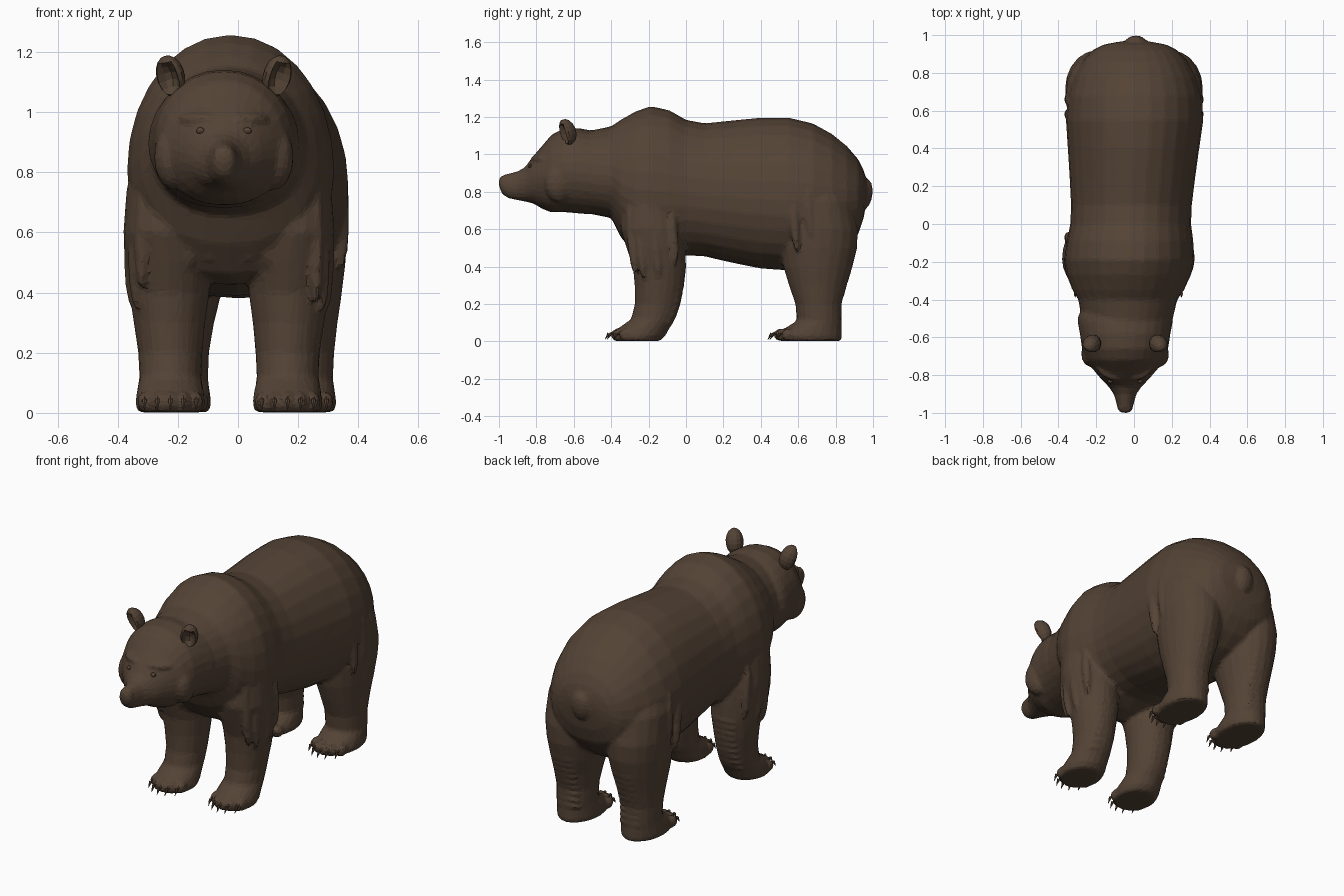
import bpy, bmesh, math, random
from mathutils import Vector, Matrix

if "Cube" in bpy.data.objects:
    bpy.data.objects.remove(bpy.data.objects["Cube"])

random.seed(4)
fur = bpy.data.materials.new("dark_brown_fur")
fur.diffuse_color = (0.088, 0.056, 0.036, 1)
fur.use_nodes = True
fur.node_tree.nodes["Principled BSDF"].inputs["Base Color"].default_value = fur.diffuse_color


def finish(name, bm):
    bmesh.ops.recalc_face_normals(bm, faces=bm.faces)
    me = bpy.data.meshes.new(name)
    bm.to_mesh(me)
    bm.free()
    me.materials.append(fur)
    ob = bpy.data.objects.new(name, me)
    bpy.context.collection.objects.link(ob)
    return ob


def loft(bm, rings):
    vs = [[bm.verts.new(p) for p in r] for r in rings]
    n = len(vs[0])
    for a, b in zip(vs, vs[1:]):
        for i in range(n):
            bm.faces.new((a[i], a[(i + 1) % n], b[(i + 1) % n], b[i]))
    bm.faces.new(vs[0])
    bm.faces.new(vs[-1])


def trunk_ring(y, zb, zt, w, cx, mid, n=28):
    # egg-shaped upright section, widest at fraction mid of its height
    zc = zb + (zt - zb) * mid
    pts = []
    for i in range(n):
        a = 2 * math.pi * i / n
        c, s = math.cos(a), math.sin(a)
        k = 0.85 if s < 0 else 0.97
        x = w * math.copysign(abs(c) ** k, c)
        pts.append((cx + x, y, zc + s * ((zt - zc) if s > 0 else (zc - zb))))
    return pts


def ball(bm, loc, size, tilt=0.0, seg=16, yaw=0.0):
    m = (Matrix.Translation(loc) @ Matrix.Rotation(yaw, 4, 'Z') @ Matrix.Rotation(tilt, 4, 'X')
         @ Matrix.Diagonal((*size, 1)))
    bmesh.ops.create_uvsphere(bm, u_segments=seg, v_segments=seg // 2 + 2, radius=1, matrix=m)


def cone(bm, base, tip, r, flat=1.0, seg=6):
    base, tip = Vector(base), Vector(tip)
    d = tip - base
    m = (Matrix.Translation((base + tip) / 2) @ d.to_track_quat('Z', 'Y').to_matrix().to_4x4()
         @ Matrix.Diagonal((flat, 1, 1, 1)))
    bmesh.ops.create_cone(bm, cap_ends=True, segments=seg, radius1=r, radius2=r * 0.1,
                          depth=d.length, matrix=m)


HX = -0.047  # head centre line, turned slightly off the middle
skin = bmesh.new()

# torso: y, bottom, top, half width
torso = [(-.60, .71, 1.12, .20), (-.50, .68, 1.13, .242), (-.40, .66, 1.15, .262), (-.35, .56, 1.185, .295),
         (-.27, .46, 1.23, .33), (-.19, .425, 1.258, .345), (-.09, .43, 1.237, .335), (0, .46, 1.185, .32),
         (.1, .455, 1.167, .32), (.25, .42, 1.182, .333), (.4, .39, 1.197, .348), (.55, .38, 1.197, .364),
         (.68, .395, 1.165, .355), (.78, .43, 1.11, .325), (.86, .49, 1.045, .28), (.92, .57, .975, .225),
         (.95, .66, .915, .165), (.966, .76, .86, .08)]
loft(skin, [trunk_ring(y, b, t, w, -.025 + .03 * min(1, max(-.5, (y + .2) / .8)), .46) for y, b, t, w in torso])

# head and muzzle: y, bottom, top, half width
head = [(-1.0, .83, .872, .024), (-.985, .79, .888, .038), (-.95, .765, .898, .046), (-.9, .755, .91, .060),
        (-.86, .748, .932, .088), (-.82, .74, .988, .128), (-.77, .71, 1.045, .17), (-.72, .69, 1.105, .205),
        (-.66, .692, 1.135, .228), (-.58, .685, 1.142, .24), (-.52, .68, 1.13, .252), (-.49, .69, 1.12, .25),
        (-.4, .75, 1.1, .2)]
loft(skin, [trunk_ring(y, b, t, w, HX, .48) for y, b, t, w in head])

# brows, cheeks, nose pad, tail
for s in (-1, 1):
    ball(skin, (HX + s * .085, -.79, .978), (.07, .03, .02), yaw=s * .45)
    ball(skin, (HX + s * .165, -.675, .85), (.065, .085, .11), yaw=s * .35)
ball(skin, (HX, -.968, .868), (.038, .03, .022))
ball(skin, (0.01, .962, .79), (.055, .036, .08), -.1)

# legs: z, centre y, outward offset, half width x, half width y
front = [(.85, -.19, .20, .08, .10), (.75, -.19, .22, .12, .15), (.6, -.18, .215, .137, .17),
         (.5, -.16, .202, .142, .158), (.4, -.142, .198, .133, .142), (.3, -.143, .198, .119, .132),
         (.2, -.152, .195, .107, .122), (.12, -.175, .195, .103, .118), (.07, -.225, .195, .112, .137),
         (.03, -.25, .195, .117, .14), (.002, -.262, .195, .108, .122)]
rear = [(.9, .68, .17, .13, .15), (.75, .70, .19, .168, .19), (.6, .715, .197, .168, .205),
        (.5, .71, .198, .16, .205), (.4, .705, .2, .146, .185), (.3, .705, .205, .126, .155),
        (.2, .708, .208, .112, .123), (.11, .712, .208, .108, .12), (.07, .68, .208, .115, .152),
        (.03, .66, .208, .12, .175), (.002, .665, .208, .11, .165)]
claws = bmesh.new()
for rows, mx, toe_y in ((front, -.03, -.365), (rear, 0, .505)):
    for s in (-1, 1):
        loft(skin, [[(mx + s * ox + rx * math.cos(a), cy + ry * math.sin(a), z)
                     for a in (math.tau * i / 20 for i in range(20))] for z, cy, ox, rx, ry in rows])
        # toes, with two-part hooked claws
        for k in range(-2, 3):
            x = mx + s * rows[-1][2] + k * .043
            y = toe_y + .011 * k * k
            ball(skin, (x, y, .036), (.025, .04, .034), seg=10)
            cone(claws, (x, y - .02, .048), (x, y - .055, .036), .010)
            cone(claws, (x, y - .047, .043), (x, y - .068, .010), .009)
        # wrinkled fur ridges on the back of each leg
        for i in range(9):
            z = .10 + i * .037
            cy, ry = next(((q[1] + (p[1] - q[1]) * (z - q[0]) / (p[0] - q[0]),
                            q[4] + (p[4] - q[4]) * (z - q[0]) / (p[0] - q[0]))
                           for p, q in zip(rows, rows[1:]) if q[0] <= z <= p[0]))
            ball(skin, (mx + s * .2, cy + ry - .028, z), (.075, .034, .013), .3, 10)

# hanging fur locks on shoulders, chest, flanks and hips
for s in (-1, 1):
    for y, z, x in ((-.29, .66, .29), (-.24, .58, .31), (-.16, .62, .325), (-.07, .66, .315),
                    (.58, .72, .345), (.66, .76, .345), (.74, .7, .325), (.82, .72, .28)):
        ln = random.uniform(.15, .22)
        mx = -.03 if y < .2 else 0
        ball(skin, (mx + s * x, y, z - ln / 2), (.026, .028, ln), .08, 10)
    for i in range(3):
        ball(skin, (-.03 + s * (.06 + .075 * i), -.315 + .012 * i, .60 - .02 * i), (.04, .025, .10), .15, 10)

# fuse everything into one hide, then facet it
hide = finish("bear_hide", skin)
bpy.context.view_layer.objects.active = hide
hide.select_set(True)
m = hide.modifiers.new("fuse", 'REMESH')
m.mode, m.voxel_size = 'VOXEL', 0.011
m = hide.modifiers.new("soften", 'SMOOTH')
m.factor, m.iterations = 0.5, 5
m = hide.modifiers.new("facet", 'DECIMATE')
m.ratio = 0.08
for name in ("fuse", "soften", "facet"):
    bpy.ops.object.modifier_apply(modifier=name)
hide.data.materials.clear()
hide.data.materials.append(fur)
for p in hide.data.polygons:
    p.use_smooth = False
    p.material_index = 0
finish("claws", claws)

# ears: balls whose front half is pushed in to form a cup
for s, side in ((-1, "right"), (1, "left")):
    bm = bmesh.new()
    vs = bmesh.ops.create_uvsphere(bm, u_segments=14, v_segments=9, radius=1)['verts']
    for v in vs:
        if v.co.y < -.05:
            r = math.hypot(v.co.x, v.co.z)
            v.co.y = -.35 + .75 * (1 - r) if r < .75 else v.co.y * .6
    bm.transform(Matrix.Translation((HX + s * .178, -.64, 1.118)) @ Matrix.Rotation(s * .45, 4, 'Z')
                 @ Matrix.Rotation(s * .12, 4, 'Y') @ Matrix.Rotation(.35, 4, 'X')
                 @ Matrix.Diagonal((.048, .054, .073, 1)))
    finish(side + "_ear", bm)

# eyes
for s, side in ((-1, "right"), (1, "left")):
    bm = bmesh.new()
    ball(bm, (HX + s * .078, -.832, .938), (.016, .012, .011), seg=10)
    finish(side + "_eye", bm)
